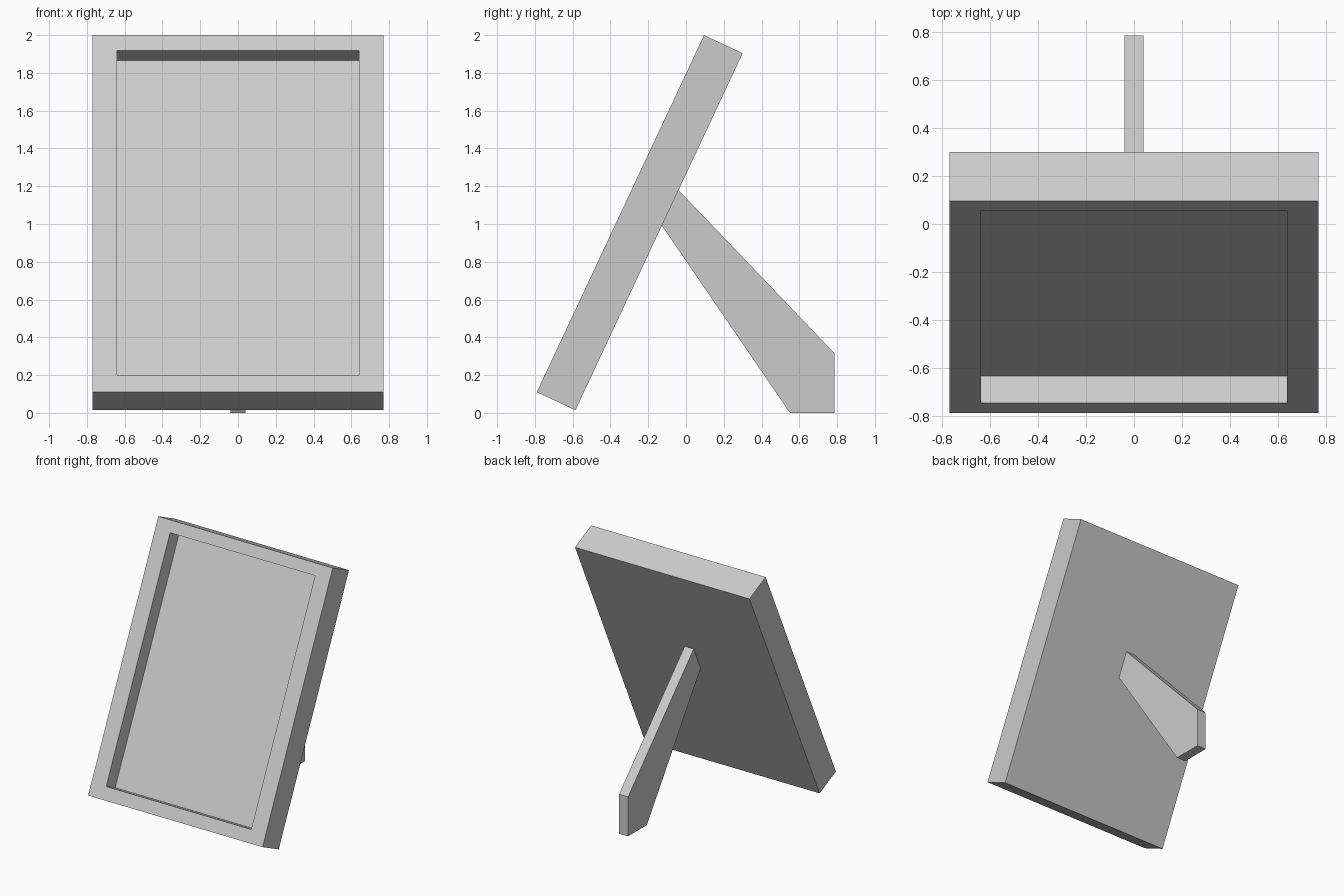
import bpy, bmesh, math

if "Cube" in bpy.data.objects:
    bpy.data.objects.remove(bpy.data.objects["Cube"])


def finish(bm, name):
    bmesh.ops.recalc_face_normals(bm, faces=bm.faces)
    mesh = bpy.data.meshes.new(name)
    bm.to_mesh(mesh)
    bm.free()
    obj = bpy.data.objects.new(name, mesh)
    bpy.context.collection.objects.link(obj)
    return obj


def extrude_profile(name, points, axis_point, offset):
    """Extrude a flat outline along a vector."""
    bm = bmesh.new()
    face = bm.faces.new([bm.verts.new(axis_point(a, b)) for a, b in points])
    new = bmesh.ops.extrude_face_region(bm, geom=[face], use_keep_orig=True)
    verts = [v for v in new["geom"] if isinstance(v, bmesh.types.BMVert)]
    bmesh.ops.translate(bm, verts=verts, vec=offset)
    return finish(bm, name)


# Picture frame: upright slab with a recessed front, then leaned back
W, T, H = 0.77, 0.226, 2.087
OPEN_W, LOW, HIGH, DEPTH = 0.64, 0.1, 1.997, 0.125
frame = extrude_profile("picture_frame", [(-W, 0), (W, 0), (W, H), (-W, H)],
                        lambda a, b: (a, 0, b), (0, T, 0))
bm = bmesh.new()
bm.from_mesh(frame.data)
front = min(bm.faces, key=lambda f: f.calc_center_median().y)
bmesh.ops.inset_region(bm, faces=[front], thickness=0.1)
for v in front.verts:
    v.co.x = math.copysign(OPEN_W, v.co.x)
    v.co.z = LOW if v.co.z < H / 2 else HIGH
new = bmesh.ops.extrude_discrete_faces(bm, faces=[front])
bmesh.ops.translate(bm, verts=new["faces"][0].verts, vec=(0, DEPTH, 0))
bm.to_mesh(frame.data)
bm.free()
frame.rotation_euler.x = math.radians(-25.1)
frame.location = (0, -0.79, 0.11)

# Rear prop leg
leg = [(-0.04, 1.18), (0.787, 0.315), (0.787, 0), (0.55, 0), (-0.13, 0.995)]
extrude_profile("support_leg", leg, lambda a, b: (-0.04, a, b), (0.08, 0, 0))
